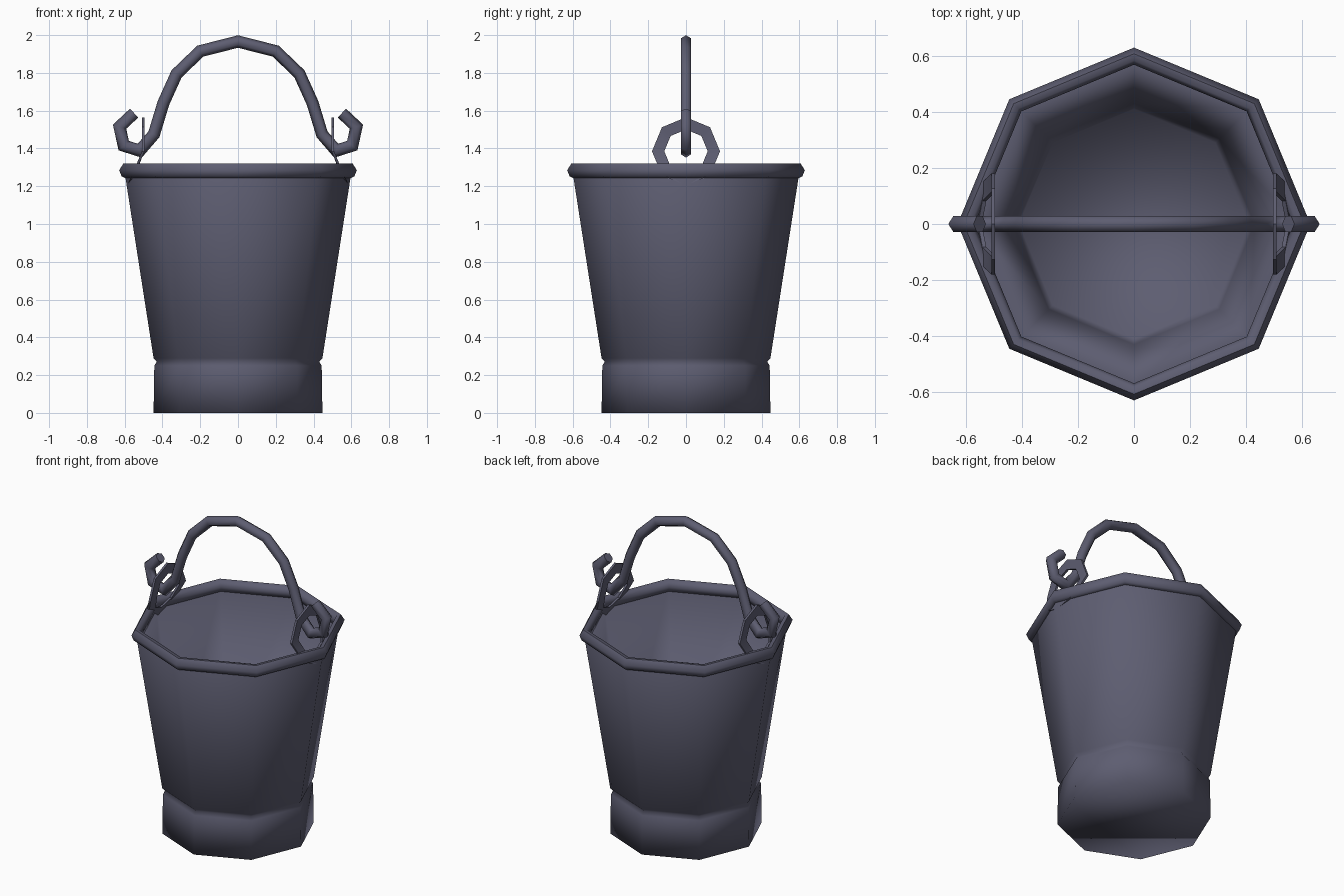
import bpy, bmesh, math
from mathutils import Vector

if "Cube" in bpy.data.objects:
    bpy.data.objects.remove(bpy.data.objects["Cube"])

metal = bpy.data.materials.new("dark blue grey metal")
metal.diffuse_color = (0.11, 0.11, 0.165, 1)
metal.use_nodes = True
metal.node_tree.nodes["Principled BSDF"].inputs["Base Color"].default_value = metal.diffuse_color


def finish(name, bm, angle=None):
    bmesh.ops.recalc_face_normals(bm, faces=bm.faces)
    me = bpy.data.meshes.new(name)
    bm.to_mesh(me)
    bm.free()
    ob = bpy.data.objects.new(name, me)
    bpy.context.collection.objects.link(ob)
    me.materials.append(metal)
    for p in me.polygons:
        p.use_smooth = True
    if angle:
        me.set_sharp_from_angle(angle=math.radians(angle))
    return ob


def skin(bm, rings, cap=True, loop=False):
    """Join successive vertex rings with quads."""
    vs = [[bm.verts.new(p) for p in r] for r in rings]
    n = len(vs[0])
    pairs = list(zip(vs, vs[1:])) + ([(vs[-1], vs[0])] if loop else [])
    for a, b in pairs:
        for i in range(n):
            j = (i + 1) % n
            bm.faces.new((a[i], a[j], b[j], b[i]))
    if cap and not loop:
        bm.faces.new(vs[0])
        bm.faces.new(vs[-1])


def octagon(r, z):
    return [(r * math.cos(k * math.pi / 4), r * math.sin(k * math.pi / 4), z) for k in range(8)]


# bucket shell: base band, groove, tapered wall, inner wall and floor
profile = [(0.447, 0), (0.443, 0.25), (0.43, 0.272), (0.447, 0.29), (0.598, 1.26),
           (0.58, 1.29), (0.43, 0.29), (0.41, 0.2)]
bm = bmesh.new()
skin(bm, [octagon(r, z) for r, z in profile])
finish("bucket", bm)

# rolled rim
rim = [(0.598, 1.243), (0.616, 1.252), (0.629, 1.285), (0.607, 1.32), (0.583, 1.318), (0.568, 1.285), (0.575, 1.25)]
bm = bmesh.new()
skin(bm, [octagon(r, z) for r, z in rim], loop=True)
finish("rim", bm, 65)

# carrying handle with hooked ends, mirrored from half a path
half = [(0.2, 1.915), (0.325, 1.795), (0.395, 1.64), (0.445, 1.475),
        (0.52, 1.388), (0.605, 1.415), (0.627, 1.515), (0.55, 1.587)]
path = [(-x, z) for x, z in reversed(half)] + [(0, 1.966)] + half
path = [Vector((x, 0, z)) for x, z in path]
rings = []
for i, p in enumerate(path):
    d1 = (p - path[i - 1]).normalized() if i else (path[1] - p).normalized()
    d2 = (path[i + 1] - p).normalized() if i < len(path) - 1 else d1
    t = (d1 + d2).normalized()
    side = Vector((-t.z, 0, t.x)) / t.dot(d1)
    rings.append([p + 0.032 * (math.cos(k * math.pi / 3) * side
                               + Vector((0, math.sin(k * math.pi / 3), 0))) for k in range(6)])
bm = bmesh.new()
skin(bm, rings)
finish("handle", bm, 65)

# flat ring lugs, lower part bent out to meet the wall
for s, label in ((-1, "left"), (1, "right")):
    rings = []
    for k in range(8):
        a = k * math.pi / 4
        ring = []
        for r, off in ((0.18, -0.007), (0.18, 0.007), (0.115, 0.007), (0.115, -0.007)):
            y, z = r * math.cos(a), r * math.sin(a)
            bend = max(0, -z - 0.01) * 0.45
            ring.append((s * (0.502 + off + bend), y, 1.385 + z))
        rings.append(ring)
    bm = bmesh.new()
    skin(bm, rings, loop=True)
    finish(label + "_lug", bm, 30)
